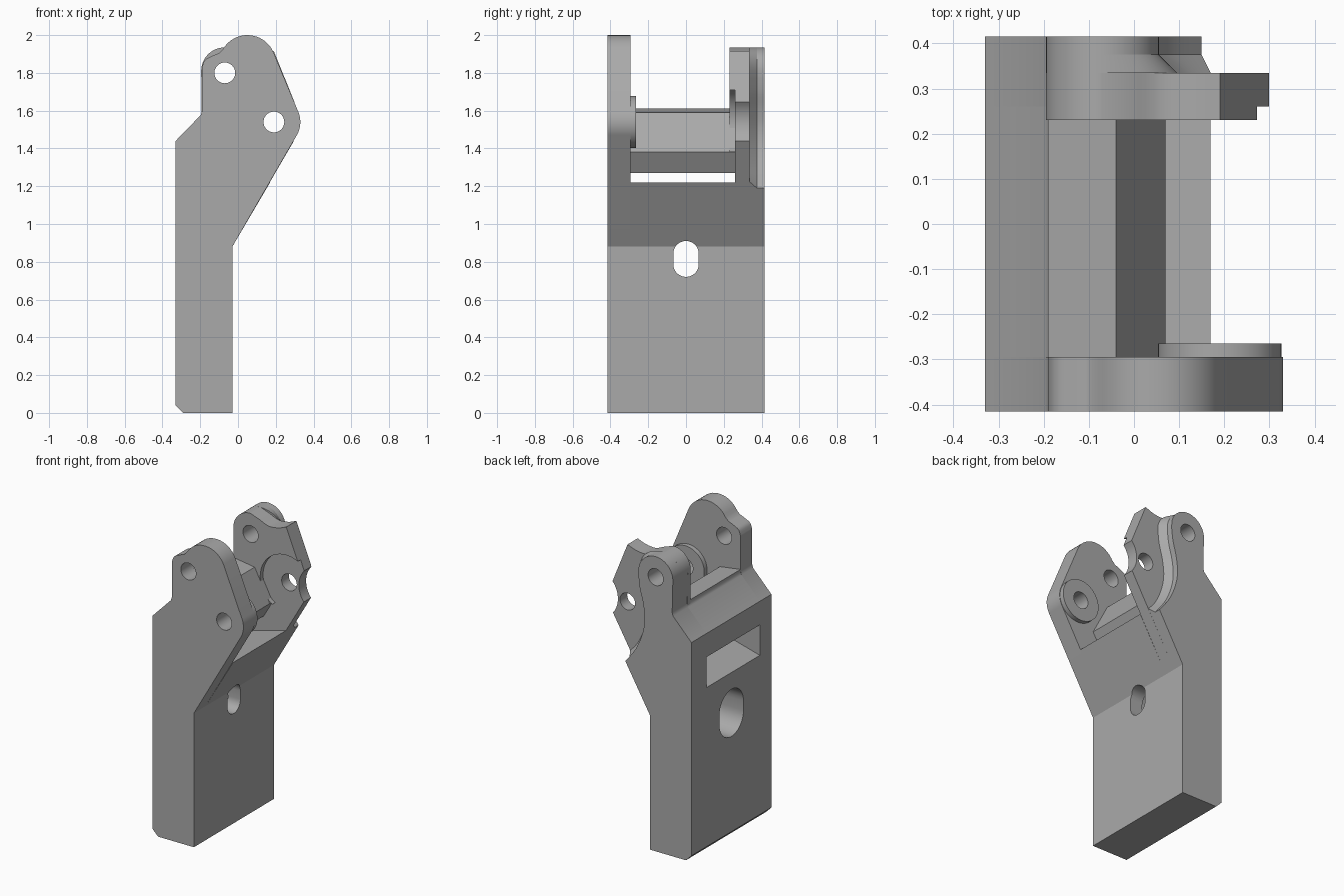
import bpy, bmesh, math

cube = bpy.data.objects.get("Cube")
if cube:
    bpy.data.objects.remove(cube, do_unlink=True)

grey = bpy.data.materials.new("machined grey")
grey.use_nodes = True
tone = (0.4, 0.4, 0.4, 1)
grey.diffuse_color = tone
grey.node_tree.nodes["Principled BSDF"].inputs["Base Color"].default_value = tone


def arc(cx, cz, r, a0, a1, n=16, stretch=1.0):
    """Points on an arc; stretch widens only its right half."""
    pts = []
    for i in range(n + 1):
        a = math.radians(a0 + (a1 - a0) * i / n)
        dx = r * math.cos(a)
        pts.append((cx + dx * (stretch if dx > 0 else 1), cz + r * math.sin(a)))
    return pts


def smooth(pts, steps=6):
    """Catmull-Rom curve through the points."""
    p = [pts[0]] + pts + [pts[-1]]
    out = []
    for i in range(1, len(p) - 2):
        for s in range(steps):
            t = s / steps
            out.append(tuple(
                0.5 * (2 * b + (c - a) * t + (2 * a - 5 * b + 4 * c - d) * t * t
                       + (3 * b - a - 3 * c + d) * t ** 3)
                for a, b, c, d in zip(p[i - 1], p[i], p[i + 1], p[i + 2])))
    return out + [pts[-1]]


def loft(name, near, far, y0, y1):
    """Solid between an x-z profile at y0 and a matching one at y1."""
    bm = bmesh.new()
    a = [bm.verts.new((x, y0, z)) for x, z in near]
    b = [bm.verts.new((x, y1, z)) for x, z in far]
    bm.faces.new(a)
    bm.faces.new(b[::-1])
    for i in range(len(a)):
        j = (i + 1) % len(a)
        bm.faces.new((a[i], b[i], b[j], a[j]))
    bmesh.ops.recalc_face_normals(bm, faces=bm.faces)
    me = bpy.data.meshes.new(name)
    bm.to_mesh(me)
    bm.free()
    me.materials.append(grey)
    ob = bpy.data.objects.new(name, me)
    bpy.context.collection.objects.link(ob)
    return ob


def prism(name, profile, y0, y1):
    return loft(name, profile, profile, y0, y1)


def cut(ob, cutter):
    bpy.context.view_layer.objects.active = ob
    mod = ob.modifiers.new("cut", "BOOLEAN")
    mod.operation, mod.solver, mod.object = "DIFFERENCE", "EXACT", cutter
    bpy.ops.object.modifier_apply(modifier=mod.name)
    bpy.data.objects.remove(cutter, do_unlink=True)


def bore(ob, centre, r, y0=-1, y1=1):
    cut(ob, prism("bore_cutter", arc(*centre, r, 0, 352.5, 47), y0, y1))


def slot(ob, width, height, cz, x0, x1):
    """Upright rounded slot cut along x."""
    r, h = width / 2, (height - width) / 2
    outline = arc(0, cz + h, r, 0, 180) + arc(0, cz - h, r, 180, 360)
    cutter = prism("slot_cutter", outline, -x1, -x0)
    cutter.rotation_euler.z = math.pi / 2
    bpy.context.view_layer.update()
    cut(ob, cutter)


PIN, PIVOT = (-0.07, 1.80), (0.19, 1.54)
Y_FRONT, Y_FRONT_IN, Y_SLOT, Y_ARM, Y_STEP, Y_RIM, Y_BACK = (
    -0.415, -0.295, 0.26, 0.23, 0.335, 0.375, 0.415)

foot = [(-0.33, 0.04), (-0.29, 0), (-0.03, 0), (-0.03, 0.88)]
shoulder = [(-0.19, 1.6), (-0.197, 1.577), (-0.33, 1.44)]

# Front cheek with its dome and pivot boss
cheek = (foot + arc(*PIVOT, 0.14, -30, 22) + arc(0.05, 1.85, 0.15, 25, 150)
         + smooth([(-0.1, 1.905), (-0.14, 1.888), (-0.175, 1.868), (-0.19, 1.83)], 4)
         + shoulder)
front_cheek = prism("front_cheek", cheek, Y_FRONT, Y_FRONT_IN)
boss = prism("pivot_boss", arc(*PIVOT, 0.137, 0, 352.5, 47), Y_FRONT_IN, -0.265)
bore(front_cheek, PIN, 0.055)
bore(front_cheek, PIVOT, 0.055)
bore(boss, PIVOT, 0.055)

# Grip block with a counterbored slot through it
grip = prism("grip_block", foot + [(0.17, 1.22), (-0.33, 1.085)], Y_FRONT_IN, Y_SLOT)
slot(grip, 0.25, 0.31, 0.82, -0.5, -0.12)
slot(grip, 0.135, 0.19, 0.815, -0.5, 0.2)

# Cross web above the window
prism("cross_web", [(-0.33, 1.44), (-0.33, 1.285), (0.005, 1.27), (0.07, 1.38),
                    (-0.04, 1.59), (-0.19, 1.612), (-0.19, 1.59), (-0.197, 1.577)],
      Y_FRONT_IN, Y_SLOT)

# Back arm: scooped edge, dipped top, rounded lobe
LOBE = (-0.07, 1.81, 0.125)
scoop = arc(0.42, 1.54, 0.16, 219, 139, 12)
arm_top = smooth([(0.19, 1.915), (0.13, 1.893), (0.06, 1.887), (0, 1.91)], 4)
lobe_left = arc(*LOBE, 90, 180)
arm = prism("back_arm", foot + scoop + arm_top + lobe_left + shoulder, Y_SLOT, Y_STEP)
inner = prism("arm_inner_face", [(-0.19, 1.45), (-0.1, 1.38), (0.258, 1.38)] + scoop
              + arm_top + lobe_left, Y_ARM, Y_SLOT)
bore(inner, PIVOT, 0.19, Y_ARM - 0.1, Y_SLOT + 0.01)
bore(arm, PIVOT, 0.055)

# Back cheek with a relieved, bevelled edge around the pivot
edge = smooth([(0.15, 1.19), (0.075, 1.29), (0.027, 1.4), (0.01, 1.5),
               (0.02, 1.6), (0.045, 1.7), (0.055, 1.78)])
edge_wide = [(x + 0.04 - 0.02 * max(0, 1 - i / 6), z + 0.035 * max(0, 1 - i / 6))
             for i, (x, z) in enumerate(edge)]
rim = foot + edge + arc(*LOBE, 0, 180, 24) + shoulder
rim_wide = foot + edge_wide + arc(*LOBE, 0, 180, 24, 1.32) + shoulder
bevel = loft("back_cheek_bevel", rim_wide, rim, Y_STEP, Y_RIM)
back_cheek = prism("back_cheek", rim, Y_RIM, Y_BACK)
for part in (arm, inner, bevel, back_cheek):
    bore(part, PIN, 0.055)

# Smooth the curves, keep the edges sharp
for ob in bpy.context.scene.objects:
    ob.select_set(ob.type == "MESH")
bpy.context.view_layer.objects.active = front_cheek
bpy.ops.object.shade_smooth_by_angle(angle=math.radians(30))
